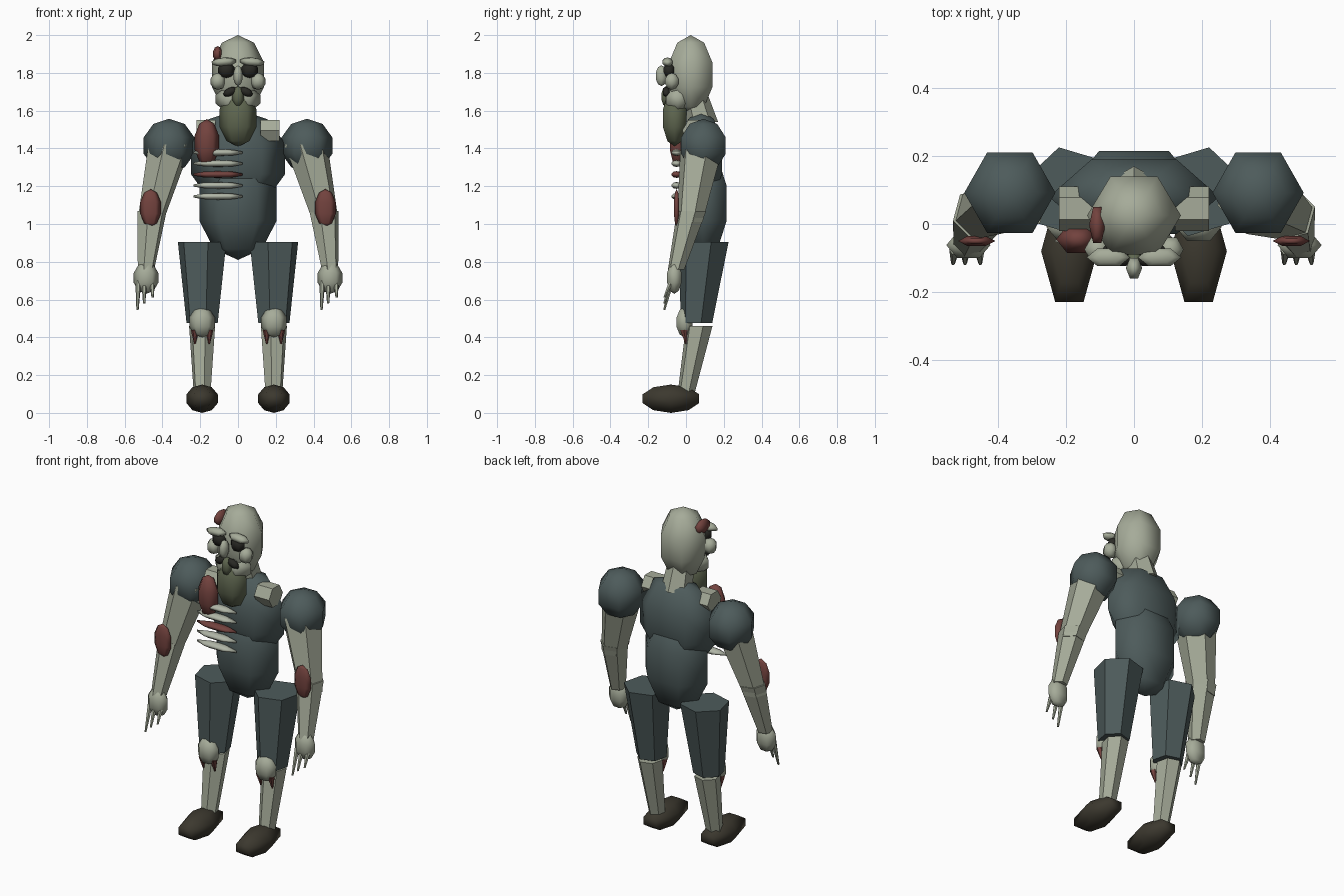
import bpy, bmesh, math
from mathutils import Vector, Matrix

if "Cube" in bpy.data.objects:
    bpy.data.objects.remove(bpy.data.objects["Cube"])


def mat(name, r, g, b):
    m = bpy.data.materials.new(name)
    m.diffuse_color = (r, g, b, 1)
    m.use_nodes = True
    m.node_tree.nodes["Principled BSDF"].inputs["Base Color"].default_value = m.diffuse_color
    return m


SKIN = mat("pale_skin", 0.38, 0.41, 0.32)
BONE = mat("bone", 0.43, 0.46, 0.38)
CLOTH = mat("slate_cloth", 0.075, 0.105, 0.105)
BOOT = mat("dark_leather", 0.045, 0.04, 0.028)
WOUND = mat("dull_red", 0.17, 0.055, 0.048)
BEARD = mat("moss_green", 0.115, 0.135, 0.08)
DARK = mat("near_black", 0.022, 0.022, 0.018)


def finish(bm, name, material, smooth):
    bmesh.ops.recalc_face_normals(bm, faces=bm.faces)
    for f in bm.faces:
        f.smooth = smooth
    me = bpy.data.meshes.new(name)
    bm.to_mesh(me)
    bm.free()
    me.materials.append(material)
    ob = bpy.data.objects.new(name, me)
    bpy.context.collection.objects.link(ob)
    return ob


def ball(name, center, half, material, roll=0.0):
    """Six-sided, five-ring ellipsoid with the given half extents."""
    rx, ry, rz = half[0] / 0.951, half[1] / 0.824, half[2]
    bm = bmesh.new()
    rings = []
    for i in range(1, 5):
        t = math.pi * i / 5
        rings.append([bm.verts.new((rx * math.sin(t) * math.cos(a),
                                    ry * math.sin(t) * math.sin(a),
                                    rz * math.cos(t)))
                      for a in (math.tau * k / 6 for k in range(6))])
    top, low = bm.verts.new((0, 0, rz)), bm.verts.new((0, 0, -rz))
    for k in range(6):
        n = (k + 1) % 6
        bm.faces.new((top, rings[0][k], rings[0][n]))
        bm.faces.new((low, rings[-1][n], rings[-1][k]))
        for a, b in zip(rings, rings[1:]):
            bm.faces.new((a[k], b[k], b[n], a[n]))
    bm.transform(Matrix.Translation(center) @ Matrix.Rotation(roll, 4, 'Y'))
    return finish(bm, name, material, True)


def limb(name, p, rp, q, rq, material, turn=0.0, sides=6, along_x=False):
    """Tapered prism from p to q; its end caps stay square to z (or x)."""
    bm = bmesh.new()
    ends = []
    for c, r in ((p, rp), (q, rq)):
        ring = []
        for k in range(sides):
            a = math.tau * k / sides + turn
            u, v = r * math.cos(a), r * math.sin(a)
            off = Vector((0, u, v)) if along_x else Vector((u, v, 0))
            ring.append(bm.verts.new(Vector(c) + off))
        ends.append(ring)
    for k in range(sides):
        n = (k + 1) % sides
        bm.faces.new((ends[0][k], ends[0][n], ends[1][n], ends[1][k]))
    bm.faces.new(ends[0])
    bm.faces.new(ends[1])
    return finish(bm, name, material, False)


# Torso and neck
ball("chest", (0, 0.08, 1.345), (0.25, 0.11, 0.26), CLOTH)
ball("belly", (0, 0.09, 1.11), (0.205, 0.125, 0.30), CLOTH)
limb("neck", (0, 0.085, 1.54), 0.085, (0, 0.04, 1.70), 0.07, SKIN, math.pi / 2)

# Head and face
ball("head", (0, 0.025, 1.79), (0.138, 0.115, 0.21), SKIN)
ball("jaw", (0, -0.045, 1.66), (0.118, 0.06, 0.075), SKIN)
ball("beard", (0, -0.06, 1.56), (0.098, 0.062, 0.15), BEARD)
ball("beard_tuft", (0, -0.105, 1.675), (0.032, 0.025, 0.055), BEARD)
ball("nose", (0, -0.13, 1.785), (0.024, 0.03, 0.055), SKIN)
ball("scalp_wound", (-0.108, -0.003, 1.9), (0.024, 0.053, 0.042), WOUND)

# Exposed ribs and chest wound
for i in range(5):
    ball("rib_%d" % i, (-0.106, -0.05, 1.378 - i * 0.058), (0.13, 0.026, 0.018),
         WOUND if i == 2 else BONE)
ball("chest_wound", (-0.165, -0.045, 1.43), (0.064, 0.04, 0.125), WOUND)

for side, s in (("right", -1), ("left", 1)):
    # Facial pairs
    ball("eye_" + side, (s * 0.062, -0.09, 1.815), (0.044, 0.028, 0.042), DARK)
    ball("brow_" + side, (s * 0.075, -0.098, 1.858), (0.064, 0.026, 0.023), SKIN, s * 0.08)
    ball("cheek_" + side, (s * 0.106, -0.075, 1.755), (0.04, 0.035, 0.045), SKIN)
    ball("moustache_" + side, (s * 0.042, -0.105, 1.7), (0.038, 0.018, 0.022), DARK, s * 0.45)

    # Collar bar and shoulder
    limb("collar_bar_" + side, (s * 0.12, 0.045, 1.495), 0.065,
         (s * 0.22, 0.045, 1.495), 0.065, SKIN, along_x=True)
    ball("shoulder_" + side, (s * 0.365, 0.092, 1.415), (0.134, 0.118, 0.142), CLOTH)

    # Arm
    limb("upper_arm_" + side, (s * 0.36, 0.085, 1.42), 0.118,
         (s * 0.465, 0.02, 1.01), 0.07, SKIN, 0.26)
    limb("forearm_" + side, (s * 0.455, 0.03, 1.07), 0.08,
         (s * 0.487, -0.052, 0.76), 0.045, SKIN, 0.26)
    ball("arm_wound_" + side, (s * 0.463, -0.05, 1.085), (0.055, 0.014, 0.1), WOUND)

    # Hand and three fingers
    hx = s * 0.487
    ball("hand_" + side, (hx, -0.062, 0.715), (0.065, 0.038, 0.085), SKIN)
    for i, (dx, tip) in enumerate(((-0.045, 0.545), (-0.01, 0.58), (0.035, 0.61))):
        limb("finger_%d_%s" % (i, side), (hx + dx * 0.9, -0.075, 0.70), 0.016,
             (hx + dx, -0.115, tip), 0.006, SKIN)

    # Leg
    limb("thigh_" + side, (s * 0.19, 0.095, 0.905), 0.134,
         (s * 0.19, 0.055, 0.475), 0.086, CLOTH, 0.29 if s > 0 else -0.29)
    limb("shin_" + side, (s * 0.19, 0.07, 0.46), 0.072,
         (s * 0.19, 0.0, 0.10), 0.046, SKIN, 0.29 if s > 0 else -0.29)
    ball("knee_" + side, (s * 0.19, -0.008, 0.48), (0.068, 0.042, 0.08), SKIN)
    for i, dx in enumerate((-0.038, 0.038)):
        limb("knee_drip_%d_%s" % (i, side), (s * 0.19 + dx, -0.012, 0.44), 0.022,
             (s * 0.19 + dx, 0.0, 0.365), 0.004, WOUND)
    ball("shoe_" + side, (s * 0.19, -0.08, 0.075), (0.083, 0.15, 0.075), BOOT)
